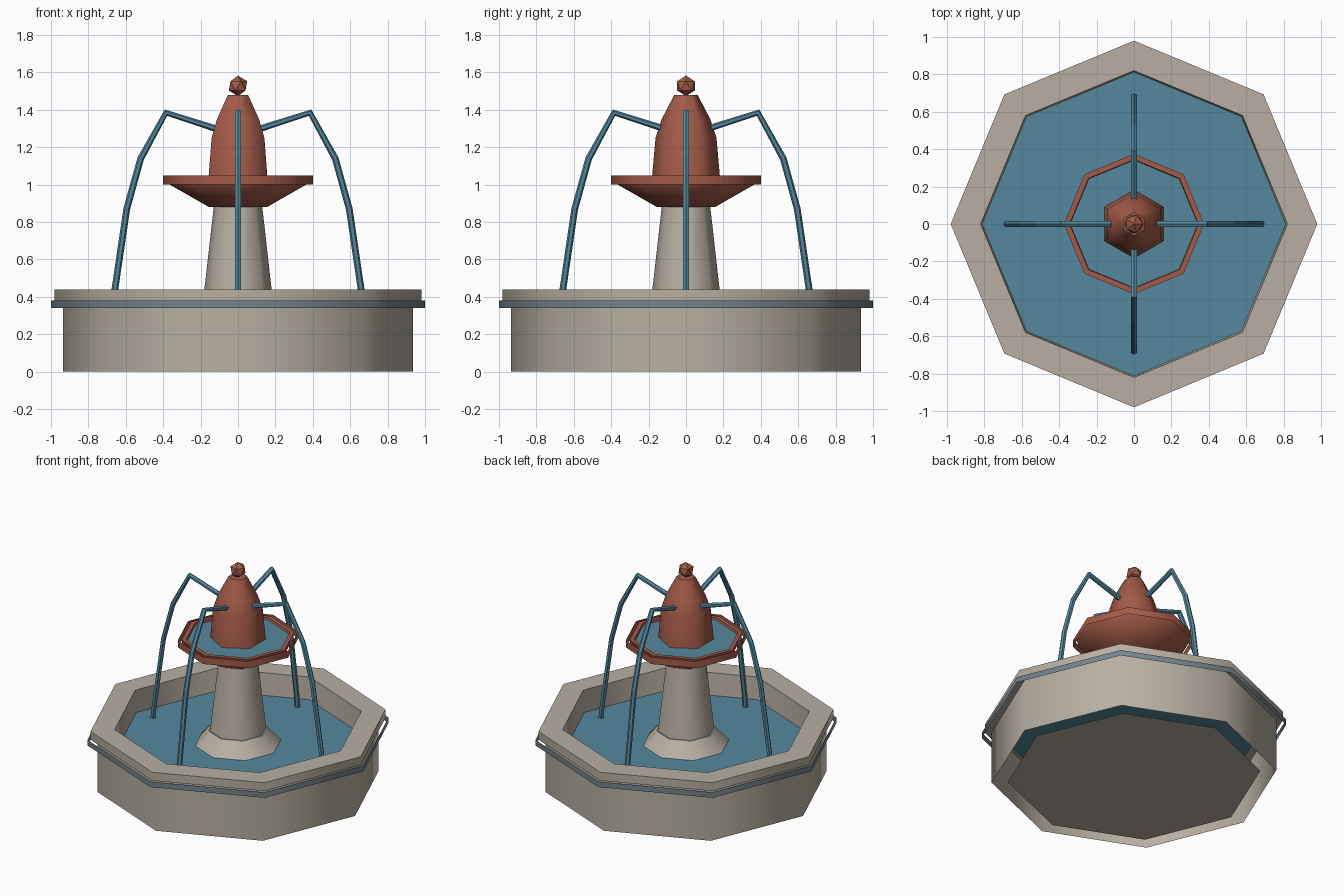
import bpy, bmesh
from math import sin, cos, pi, radians
from mathutils import Vector

if "Cube" in bpy.data.objects:
    bpy.data.objects.remove(bpy.data.objects["Cube"])


def material(name, rgb):
    m = bpy.data.materials.new(name)
    m.diffuse_color = (*rgb, 1)
    m.use_nodes = True
    m.node_tree.nodes["Principled BSDF"].inputs["Base Color"].default_value = m.diffuse_color
    return m


STONE = material("stone", (0.48, 0.43, 0.36))
CLAY = material("terracotta", (0.37, 0.105, 0.065))
WATER = material("water", (0.09, 0.25, 0.34))
SLATE = material("slate", (0.17, 0.23, 0.27))


def finish(name, bm, mat, smooth=None):
    me = bpy.data.meshes.new(name)
    bm.normal_update()
    bm.to_mesh(me)
    bm.free()
    me.materials.append(mat)
    ob = bpy.data.objects.new(name, me)
    bpy.context.collection.objects.link(ob)
    if smooth:
        bpy.ops.object.select_all(action='DESELECT')
        ob.select_set(True)
        bpy.context.view_layer.objects.active = ob
        bpy.ops.object.shade_smooth_by_angle(angle=radians(smooth))
    return ob


def lathe(name, profile, mat, sides=8, turn=0.0, smooth=50, caps=(False, False)):
    """Sweep an (r, z) profile, listed bottom to top outside, round z."""
    bm = bmesh.new()
    rings = [[bm.verts.new((r * cos(turn + 2 * pi * i / sides),
                            r * sin(turn + 2 * pi * i / sides), z))
              for i in range(sides)] for r, z in profile]
    for a, b in zip(rings, rings[1:]):
        for i in range(sides):
            j = (i + 1) % sides
            bm.faces.new((a[i], a[j], b[j], b[i]))
    if caps[0]:
        bm.faces.new(rings[0][::-1])
    if caps[1]:
        bm.faces.new(rings[-1])
    return finish(name, bm, mat, smooth)


def disc(name, r, z, mat, down=False):
    lathe(name, [(r, z)], mat, smooth=None, caps=(down, not down))


# Basin: wall, overhanging rim, inner wall, trim band, floor and pool
lathe("basin", [(.935, 0), (.935, .38), (.98, .38), (.98, .44), (.82, .44), (.812, .28)], STONE)
lathe("basin_band", [(1.0, .34), (1.0, .38)], SLATE)
disc("basin_floor", .83, 0, STONE, down=True)
disc("pool_water", .82, .28, WATER)

# Pedestal
lathe("pedestal_foot", [(.285, .28), (.265, .30), (.195, .38), (.18, .38)], STONE)
lathe("pedestal_column", [(.187, .375), (.13, .88)], STONE, caps=(True, True))

# Upper bowl with its rim band and water
lathe("bowl", [(.155, .88), (.365, 1.0), (.375, 1.05), (.345, 1.05), (.34, 1.03)], CLAY,
      caps=(True, False))
lathe("bowl_band", [(.40, 1.0), (.40, 1.05)], CLAY)
disc("bowl_water", .342, 1.035, WATER)

# Six-sided spout and ball finial
lathe("spout", [(.182, 1.035), (.163, 1.25), (.13, 1.35), (.062, 1.48)], CLAY,
      sides=6, turn=pi / 2, smooth=65, caps=(True, True))
bm = bmesh.new()
bmesh.ops.create_icosphere(bm, subdivisions=1, radius=.055)
bmesh.ops.translate(bm, verts=bm.verts, vec=(0, 0, 1.528))
finish("finial", bm, CLAY)


# Four water jets: a tube swept along an arc path in the radial plane
PATH = [(.09, 1.29), (.385, 1.385), (.52, 1.14), (.595, .87), (.67, .36), (.68, .275)]


def jet(name, angle, radius=.018, sides=6):
    out, side = Vector((cos(angle), sin(angle), 0)), Vector((-sin(angle), cos(angle), 0))
    pts = [out * r + Vector((0, 0, z)) for r, z in PATH]
    bm = bmesh.new()
    rings = []
    for i, p in enumerate(pts):
        t = (pts[min(i + 1, len(pts) - 1)] - p).normalized() + (p - pts[max(i - 1, 0)]).normalized()
        n = side.cross(t.normalized())
        rings.append([bm.verts.new(p + radius * (cos(a) * n + sin(a) * side))
                      for a in (2 * pi * k / sides for k in range(sides))])
    for a, b in zip(rings, rings[1:]):
        for k in range(sides):
            j = (k + 1) % sides
            bm.faces.new((a[k], a[j], b[j], b[k]))
    bm.faces.new(rings[0])
    bm.faces.new(rings[-1])
    bmesh.ops.recalc_face_normals(bm, faces=bm.faces)
    finish(name, bm, WATER)


for k, label in enumerate(("right", "back", "left", "front")):
    jet(label + "_water_jet", k * pi / 2)
